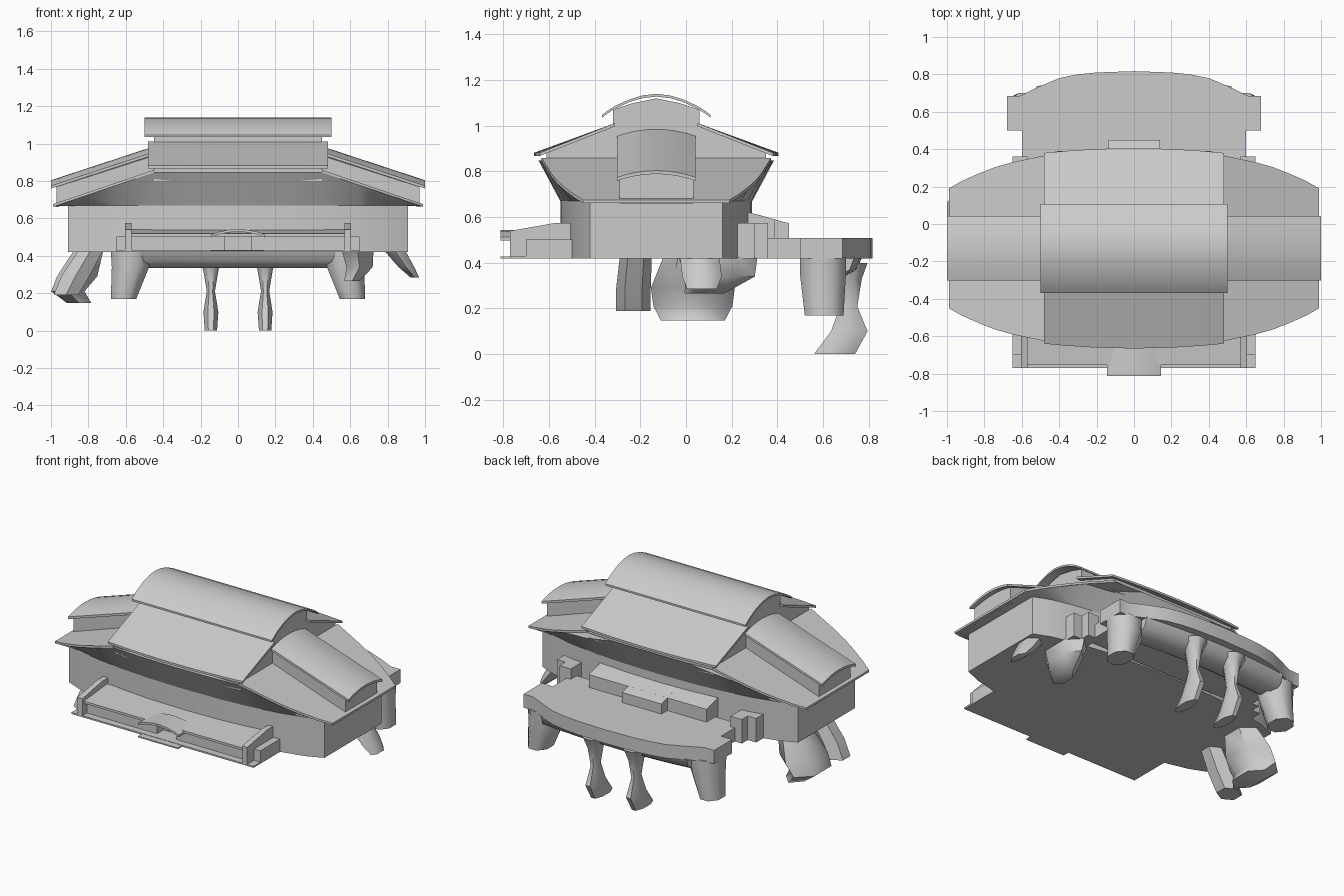
import bpy, bmesh, math

if "Cube" in bpy.data.objects:
    bpy.data.objects.remove(bpy.data.objects["Cube"])

CY = -0.13  # front-to-back centre of the main building


def skin(name, rings, smooth=None):
    """Closed solid lofted through rings of equal point count."""
    bm = bmesh.new()
    vs = [[bm.verts.new(p) for p in r] for r in rings]
    n = len(rings[0])
    for a, b in zip(vs, vs[1:]):
        for i in range(n):
            j = (i + 1) % n
            bm.faces.new((a[i], a[j], b[j], b[i]))
    bm.faces.new(vs[0][::-1])
    bm.faces.new(vs[-1])
    bmesh.ops.recalc_face_normals(bm, faces=bm.faces)
    me = bpy.data.meshes.new(name)
    bm.to_mesh(me)
    bm.free()
    ob = bpy.data.objects.new(name, me)
    bpy.context.collection.objects.link(ob)
    if smooth:
        bpy.ops.object.select_all(action='DESELECT')
        ob.select_set(True)
        bpy.context.view_layer.objects.active = ob
        bpy.ops.object.shade_smooth_by_angle(angle=math.radians(smooth))
    return ob


def slab(name, outline, z0, z1, smooth=None):
    return skin(name, [[(x, y, z) for x, y in outline] for z in (z0, z1)], smooth)


def box(name, x0, x1, y0, y1, z0, z1):
    return slab(name, [(x0, y0), (x1, y0), (x1, y1), (x0, y1)], z0, z1)


def along_x(name, profile, x0, x1, smooth=None):
    return skin(name, [[(x, y, z) for y, z in profile] for x in (x0, x1)], smooth)


def sheet(top, t):
    """Section of a thin roof sheet from its top line."""
    return top + [(a, z - t) for a, z in reversed(top)]


def arc(half, edge, peak, n=8):
    return [(CY + half * k, edge + (peak - edge) * (1 - k * k))
            for k in (-1 + 2 * i / n for i in range(n + 1))]


def oval(half):
    """Full plan outline from quarter points (x, distance from CY), x falling to 0."""
    q = half + [(-x, y) for x, y in reversed(half[:-1])]
    return [(x, CY - y) for x, y in q] + [(x, CY + y) for x, y in reversed(q)]


def stalk(name, secs, n=8, smooth=50):
    """Rock or leg lofted from (cx, cy, z, half x, half y)."""
    return skin(name, [[(cx + hx * math.cos((i + .5) * math.tau / n) * 1.08,
                         cy + hy * math.sin((i + .5) * math.tau / n) * 1.08, z)
                        for i in range(n)] for cx, cy, z, hx, hy in secs], smooth)


# Hull, flared wall and lower end roofs
hull = oval([(.91, .29), (.8, .335), (.65, .37), (.45, .4), (.25, .415), (0, .42)])
slab("hull", hull, .42, .67, 30)


def eave_z(x):
    return .855 - max(0, abs(x) - .45) * .185 / .545


eave = oval([(.99, .32), (.83, .4), (.65, .46), (.45, .5), (.25, .51), (0, .515)])
skin("flared_wall", [[(x, y, .67) for x, y in hull],
                     [(x, y, eave_z(x) - .008) for x, y in eave]], 30)
for s, side in ((1, "right"), (-1, "left")):
    pts = [(.99, .32), (.92, .36), (.83, .4), (.74, .435), (.65, .46), (.45, .502)]
    plan = [(s * x, CY - y) for x, y in pts] + [(s * x, CY + y) for x, y in reversed(pts)]
    skin(side + "_end_roof", [[(x, y, eave_z(x) + d) for x, y in plan] for d in (-.01, .004)])
    # Raised barrel gallery running down the end roof
    skin(side + "_gallery_wall",
         [[(s * x, y, z) for y, z in [(-.292, lo), (.032, lo)] + arc(.162, hi, hi + .022)[::-1]]
          for x, lo, hi in ((.44, .8, .938), (.97, .66, .768))], 30)
    skin(side + "_gallery_roof",
         [[(s * x, y, z) for y, z in sheet(arc(.172, e, e + .03), .015)]
          for x, e in ((.44, .958), (1.0, .774))], 30)

# Central hall with clerestory
front = [(-.61, .80), (-.61, .885), (-.32, .997), (-.32, 1.07), (-.23, 1.1), (-.13, 1.12)]
back = [(2 * CY - y, z) for y, z in reversed(front[:-1])]
along_x("hall_walls", front + back, -.45, .45)
along_x("top_roof", sheet([(-.368, 1.047), (-.345, 1.065), (-.31, 1.087), (-.25, 1.115),
                           (-.19, 1.133), (-.13, 1.14), (-.07, 1.133), (-.01, 1.115),
                           (.05, 1.087), (.085, 1.065), (.108, 1.047)], .012), -.5, .5, 30)
# Main sloping roofs with bowed eaves
for s, side in ((-1, "front"), (1, "back")):
    rings = []
    for i in range(9):
        x = -.48 + .12 * i
        y = .51 + .025 * (1 - (x / .48) ** 2)
        rings.append([(x, CY + s * a, z) for a, z in sheet([(y, .882), (.18, 1.012)], .014)])
    skin(side + "_main_roof", rings, 30)

# Rear concourse platform
half = [(.6, .3), (.6, .5), (.68, .5), (.68, .685), (.61, .685), (.5, .738),
        (.4, .78), (.3, .8), (.2, .81), (0, .817)]
slab("rear_platform", half + [(-x, y) for x, y in reversed(half[:-1])], .42, .508, 30)
# Rear lean-to canopy and porch
along_x("rear_canopy", [(.2, .45), (.39, .45), (.39, .59), (.28, .62), (.2, .62)], -.42, .42)
along_x("rear_porch", [(.3, .5), (.45, .5), (.45, .573), (.3, .615)], -.14, .14)
for s, side in ((1, "right"), (-1, "left")):
    box(side + "_rear_pier", *sorted((s * .57, s * .65)), .15, .36, .42, .575)
    box(side + "_rear_buttress", *sorted((s * .63, s * .71)), .1, .3, .42, .575)

# Front terrace: deck, walls, canopy and arched entrance
box("front_deck", -.65, .65, -.77, -.4, .42, .43)
box("entrance_step", -.145, .14, -.812, -.7, .42, .428)
for s, side in ((1, "right"), (-1, "left")):
    along_x(side + "_terrace_wall", [(-.77, .42), (-.77, .54), (-.57, .575), (-.48, .575), (-.48, .42)],
            s * .57, s * .605)
    box(side + "_terrace_block", *sorted((s * .6, s * .65)), -.7, -.45, .42, .503)
    box(side + "_terrace_front", *sorted((s * .07, s * .575)), -.725, -.5, .43, .51)
box("entrance_recess", -.07, .07, -.66, -.5, .43, .51)
along_x("terrace_canopy", [(-.755, .503), (-.755, .518), (-.52, .54), (-.52, .503)], -.575, .575)
skin("entrance_arch", [[(x, y, z) for x, z in
                        sheet([(-.145, .512), (-.1, .529), (-.05, .539), (0, .543),
                               (.05, .539), (.1, .529), (.145, .512)], .014)]
                       for y in (-.812, -.66)], 30)

# Bulging underside below the platform edge
skin("platform_underside", [[(x, y + .64 - .12 * x * x, z) for y, z in
                             ((-.1, .425), (-.08, .37), (-.03, .335), (.05, .335),
                              (.11, .37), (.13, .425))]
                            for x in (-.52, -.4, -.25, -.1, 0, .1, .25, .4, .52)], 50)
# Thin zigzag legs and stout platform legs
for s, side in ((1, "right"), (-1, "left")):
    stalk(side + "_thin_leg", [(s * .145, .72, .4, .075, .075), (s * .145, .715, .33, .042, .055),
                               (s * .145, .712, .21, .022, .038), (s * .145, .715, .1, .04, .08),
                               (s * .145, .65, 0, .033, .09)])
    stalk(side + "_stout_leg", [(s * .575, .6, .425, .105, .1), (s * .575, .6, .34, .1, .1),
                                (s * .612, .605, .17, .068, .085)])

# Rock supports under the hull
stalk("left_large_rock", [(-.8, .03, .425, .085, .12), (-.86, .03, .29, .115, .17),
                          (-.91, .03, .21, .095, .16), (-.85, .03, .148, .07, .13)], 6)
stalk("left_front_rock", [(-.79, -.22, .425, .07, .065), (-.87, -.23, .29, .08, .07),
                          (-.92, -.23, .19, .07, .07)], 6)
stalk("right_rock", [(.84, .06, .425, .06, .08), (.9, .07, .34, .045, .08),
                     (.945, .07, .285, .025, .06)], 6)
stalk("right_back_rock", [(.64, .14, .425, .09, .16), (.65, .15, .34, .075, .14),
                          (.61, .08, .265, .045, .08)], 6)
